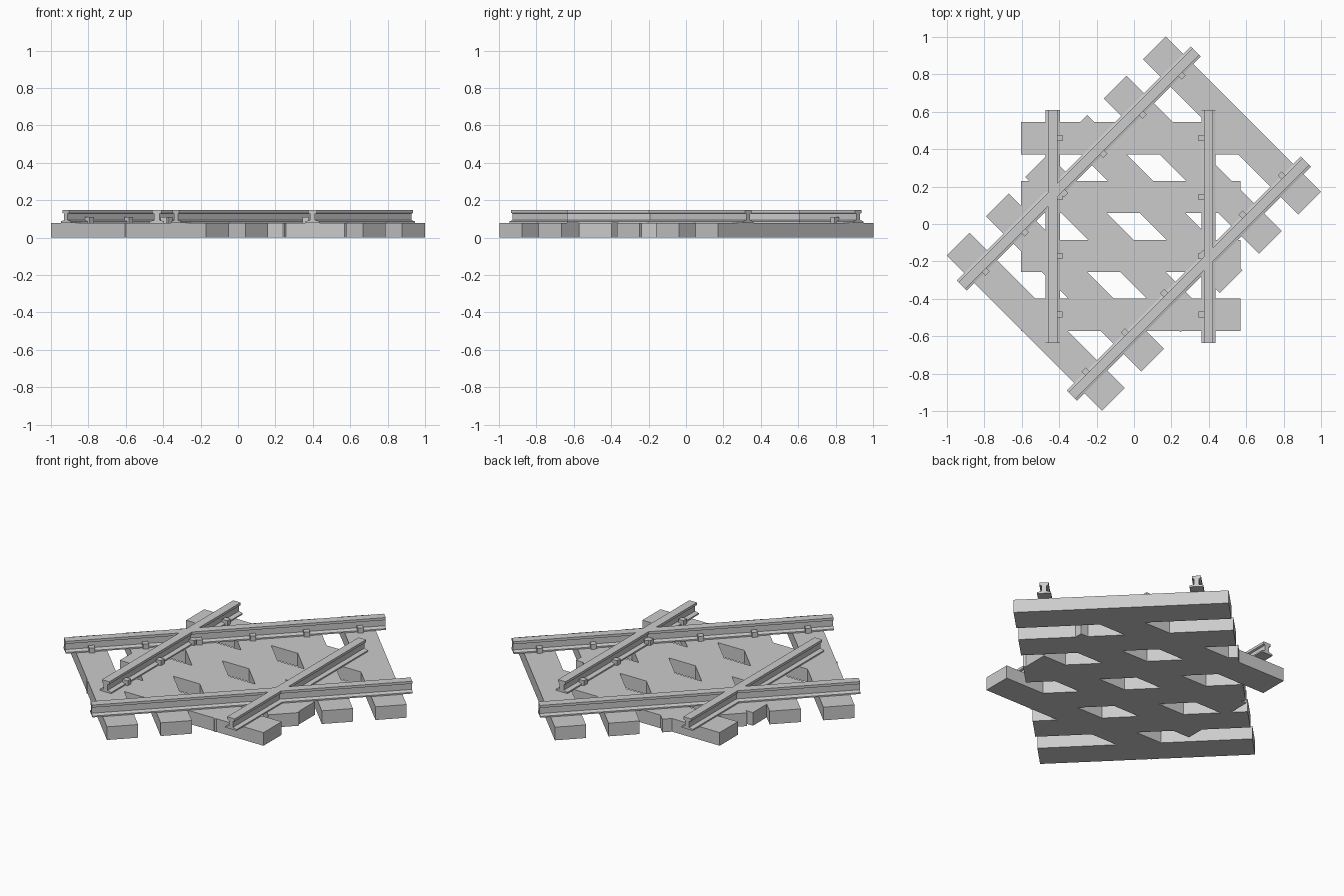
import bpy, bmesh, math
from mathutils import Matrix, Vector

if "Cube" in bpy.data.objects:
    bpy.data.objects.remove(bpy.data.objects["Cube"])

TIE_H, GAUGE = 0.079, 0.416


def finish(name, bm, mat):
    bmesh.ops.transform(bm, matrix=mat, verts=bm.verts)
    bmesh.ops.recalc_face_normals(bm, faces=bm.faces)
    me = bpy.data.meshes.new(name)
    bm.to_mesh(me)
    bm.free()
    ob = bpy.data.objects.new(name, me)
    bpy.context.collection.objects.link(ob)


def box(name, size, loc, mat):
    bm = bmesh.new()
    bmesh.ops.create_cube(bm, size=1, matrix=Matrix.Translation(loc) @ Matrix.Diagonal((*size, 1)))
    finish(name, bm, mat)


# Half of the rail cross-section: foot, web, head
HALF = [(0.038, 0.079), (0.038, 0.087), (0.014, 0.093),
        (0.014, 0.128), (0.025, 0.132), (0.025, 0.147)]
PROFILE = HALF + [(-x, z) for x, z in reversed(HALF)]


def rail(name, x, length, mat):
    bm = bmesh.new()
    face = bm.faces.new([bm.verts.new((x + px, -length / 2, pz)) for px, pz in PROFILE])
    out = bmesh.ops.extrude_face_region(bm, geom=[face])
    moved = [v for v in out["geom"] if isinstance(v, bmesh.types.BMVert)]
    bmesh.ops.translate(bm, vec=Vector((0, length, 0)), verts=moved)
    finish(name, bm, mat)


def track(label, centre, angle, count, spacing, length):
    mat = Matrix.Translation((*centre, 0)) @ Matrix.Rotation(angle, 4, 'Z')
    for i in range(count):
        y = (i - (count - 1) / 2) * spacing
        # Sleeper
        box(f"{label}_sleeper_{i}", (1.174, 0.172, TIE_H), (0, y, TIE_H / 2), mat)
        # Clips on the inner foot of both rails
        for s in (-1, 1):
            box(f"{label}_clip_{i}", (0.034, 0.032, 0.03), (s * (GAUGE - 0.036), y, 0.094), mat)
    for s in (-1, 1):
        rail(f"{label}_rail", s * GAUGE, length, mat)


track("straight", (-0.018, -0.013), 0, 4, 0.3145, 1.245)
track("diagonal", (-0.001, 0.002), -math.pi / 4, 6, 0.2965, 1.768)
